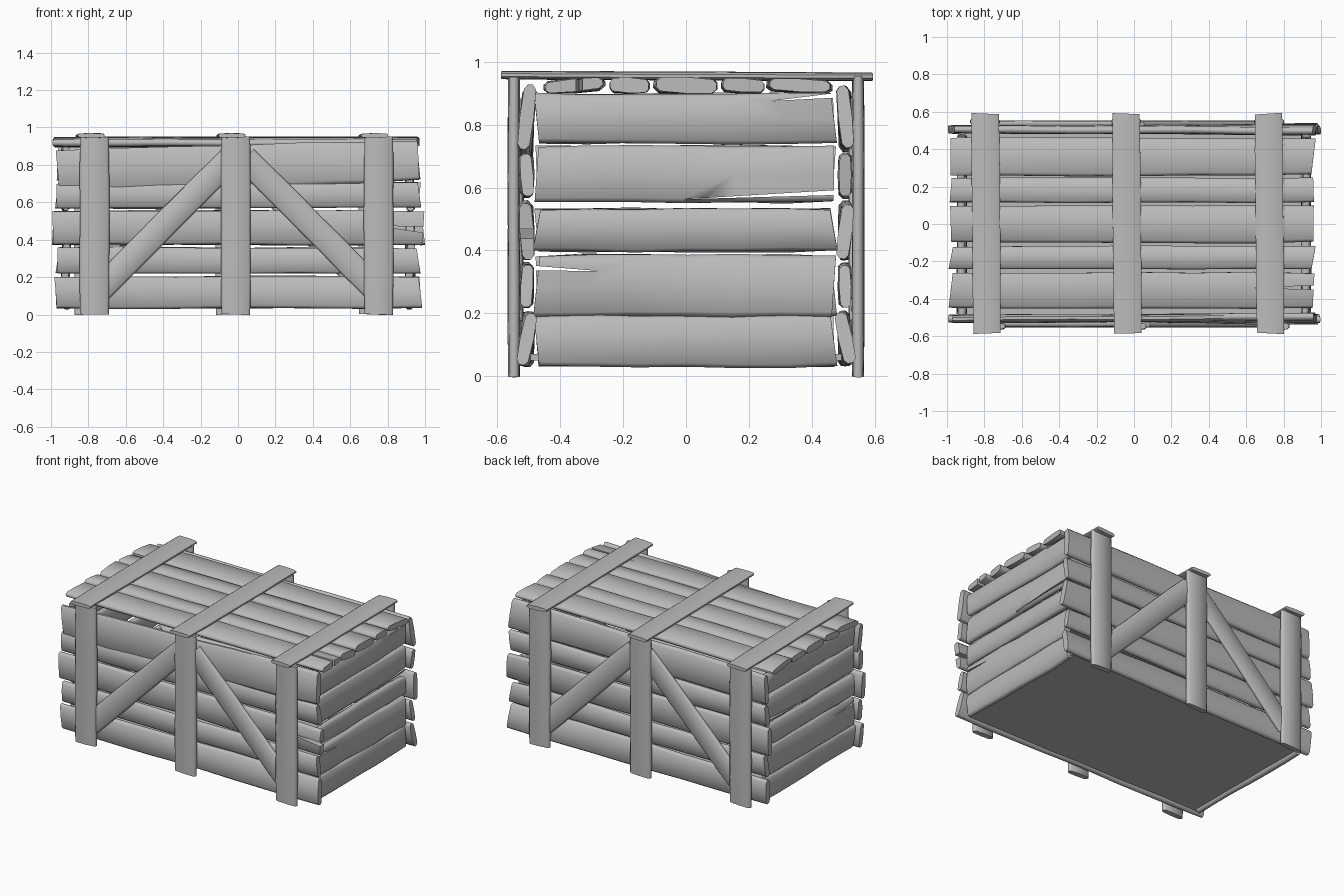
import bpy
import bmesh
import math
import random
from mathutils import Vector

random.seed(4)
cube = bpy.data.objects.get("Cube")
if cube:
    bpy.data.objects.remove(cube, do_unlink=True)

wood = bpy.data.materials.new("grey_wood")
wood.use_nodes = True
GREY = (0.5, 0.5, 0.5, 1.0)
wood.diffuse_color = GREY
wood.node_tree.nodes["Principled BSDF"].inputs["Base Color"].default_value = GREY


def add_object(name, bm):
    bmesh.ops.recalc_face_normals(bm, faces=bm.faces)
    mesh = bpy.data.meshes.new(name)
    bm.to_mesh(mesh)
    bm.free()
    mesh.materials.append(wood)
    obj = bpy.data.objects.new(name, mesh)
    bpy.context.collection.objects.link(obj)
    return obj


def plank(name, start, end, normal, width, thick, rough=1.0, lean=(0, 0)):
    """Worn board from start to end; a rounded section swept along a twisting line."""
    start, end, n = Vector(start), Vector(end), Vector(normal)
    along = (end - start).normalized()
    n = (n - along * n.dot(along)).normalized()
    across = n.cross(along)
    corner = [(1, 0.35), (0.85, 0.85), (0, 1), (-0.85, 0.85), (-1, 0.35)]
    section = corner + [(a, -b) for a, b in reversed(corner)]
    skew = [random.uniform(-0.012, 0.012) * rough for _ in range(2)]
    rings = 7
    bm = bmesh.new()
    loops = []
    for i in range(rings):
        t = i / (rings - 1)
        tip = i in (0, rings - 1)
        half = width / 2 * (1 + random.uniform(-0.04, 0.02) * rough - 0.03 * tip)
        deep = thick / 2 * (1 + random.uniform(-0.1, 0.08) * rough - 0.08 * tip)
        twist = lean[0] * (1 - t) + lean[1] * t + random.uniform(-0.04, 0.04) * rough
        centre = start.lerp(end, t) + across * random.uniform(-0.003, 0.003) * rough
        ring = []
        for a, b in section:
            u, v = a * half, b * deep
            slide = (skew[0] * (1 - t) + skew[1] * t) * a
            ring.append(bm.verts.new(
                centre + across * (u * math.cos(twist) - v * math.sin(twist))
                + n * (u * math.sin(twist) + v * math.cos(twist)) + along * slide))
        loops.append(ring)
    for r0, r1 in zip(loops, loops[1:]):
        for k in range(len(section)):
            j = (k + 1) % len(section)
            bm.faces.new((r0[k], r0[j], r1[j], r1[k]))
    bm.faces.new(loops[0])
    bm.faces.new(list(reversed(loops[-1])))
    return add_object(name, bm)


def split(obj, mouth, tip, normal, gap):
    """Cut a tapering crack into a board from its end."""
    mouth, tip, n = Vector(mouth), Vector(tip), Vector(normal) * 0.12
    side = (tip - mouth).normalized().cross(Vector(normal)) * gap / 2
    bm = bmesh.new()
    low, high = [[bm.verts.new(p + s) for p in (mouth + side, tip, mouth - side)]
                 for s in (-n, n)]
    bm.faces.new(low)
    bm.faces.new(high)
    for k in range(3):
        j = (k + 1) % 3
        bm.faces.new((low[k], low[j], high[j], high[k]))
    cutter = add_object("crack_cutter", bm)
    cutter.hide_render = True
    mod = obj.modifiers.new("crack", 'BOOLEAN')
    mod.operation = 'DIFFERENCE'
    mod.object = cutter
    view = bpy.context.evaluated_depsgraph_get()
    mesh = bpy.data.meshes.new_from_object(obj.evaluated_get(view))
    obj.modifiers.clear()
    obj.data = mesh
    bpy.data.objects.remove(cutter, do_unlink=True)


# Long boards: height at each end, width, half length, lean at the left end
LONG = [(0.118, 0.12, 0.172, 0.975, -0.2), (0.29, 0.288, 0.14, 0.965, -0.06),
        (0.465, 0.462, 0.185, 0.99, 0.08), (0.635, 0.64, 0.138, 0.97, 0.03)]
TOP = {"front": (0.772, 0.822, 0.22, 0.965, -0.15), "back": (0.815, 0.822, 0.2, 0.965, -0.1)}
boards = {}
for face, s in (("front", -1), ("back", 1)):
    out = (0, s, 0)
    for i, (z0, z1, w, half, lean) in enumerate(LONG + [TOP[face]]):
        y = s * 0.506
        boards[face, i] = plank(f"{face}_board_{i + 1}", (-half, y, z0), (half, y, z1),
                                out, w, 0.046, lean=(s * lean * 0.3, -s * lean))
    # Posts and sloping braces
    shift = 0 if s < 0 else -0.03
    for side, x in (("right", -0.767), ("middle", -0.012), ("left", 0.752)):
        plank(f"{face}_post_{side}", (x + shift, s * 0.547, 0), (x + shift, s * 0.547, 0.95),
              out, 0.158, 0.04, 0.35)
    for side, d in (("right", -1), ("left", 1)):
        plank(f"{face}_brace_{side}", (d * 0.735 + shift, s * 0.535, 0.135),
              (d * 0.04 + shift, s * 0.535, 0.835), out, 0.138, 0.038, 0.4)

# Short boards closing both ends
SHORT = [(0.112, 0.165), (0.288, 0.2), (0.465, 0.138), (0.643, 0.182), (0.82, 0.16)]
for face, s in (("left", 1), ("right", -1)):
    for i, (z, w) in enumerate(SHORT):
        lean = [random.uniform(-0.12, 0.12) for _ in range(2)]
        boards[face, i] = plank(f"{face}_end_board_{i + 1}", (s * 0.92, -0.475, z),
                                (s * 0.92, 0.47, z), (s, 0, 0), w, 0.05, lean=lean)

# Lid boards and the three battens across them
LID = [(-0.355, 0.195, 0.045), (-0.18, 0.125, 0.05), (0, 0.2, 0.06),
       (0.18, 0.135, 0.05), (0.36, 0.205, 0.045)]
for i, (y, w, thick) in enumerate(LID):
    lean = [random.uniform(-0.08, 0.08) for _ in range(2)]
    boards["lid", i] = plank(f"lid_board_{i + 1}", (-0.98, y, 0.922), (0.96, y, 0.925),
                             (0, 0, 1), w, thick, lean=lean)
for side, x in (("right", -0.79), ("middle", -0.038), ("left", 0.725)):
    plank(f"lid_batten_{side}", (x + 0.005, -0.585, 0.957), (x - 0.005, 0.59, 0.952),
          (0, 0, 1), 0.15, 0.028, 0.4)

# Floor panel, set just inside the lowest boards
bm = bmesh.new()
bmesh.ops.create_cube(bm, size=1)
for v in bm.verts:
    v.co = (v.co.x * 1.82, v.co.y * 0.99, v.co.z * 0.02 + 0.06)
add_object("floor_panel", bm)

# Cracks in the most worn boards
split(boards["front", 2], (1.03, -0.506, 0.45), (0.74, -0.506, 0.475), (0, 1, 0), 0.035)
split(boards["lid", 0], (1.03, -0.34, 0.92), (0.62, -0.34, 0.92), (0, 0, 1), 0.025)
for face, s in (("left", 1), ("right", -1)):
    x = s * 0.92
    split(boards[face, 1], (x, -0.52, 0.345), (x, -0.28, 0.335), (1, 0, 0), 0.018)
    split(boards[face, 3], (x, 0.5, 0.585), (x, 0.0, 0.563), (1, 0, 0), 0.016)
    split(boards[face, 4], (x, 0.5, 0.895), (x, 0.27, 0.875), (1, 0, 0), 0.016)

# Smooth shading with crisp board ends
bpy.ops.object.select_all(action='DESELECT')
for obj in bpy.context.collection.objects:
    if obj.type == 'MESH' and obj.data.materials and obj.data.materials[0] == wood:
        obj.select_set(True)
        bpy.context.view_layer.objects.active = obj
bpy.ops.object.shade_smooth_by_angle(angle=math.radians(55))
